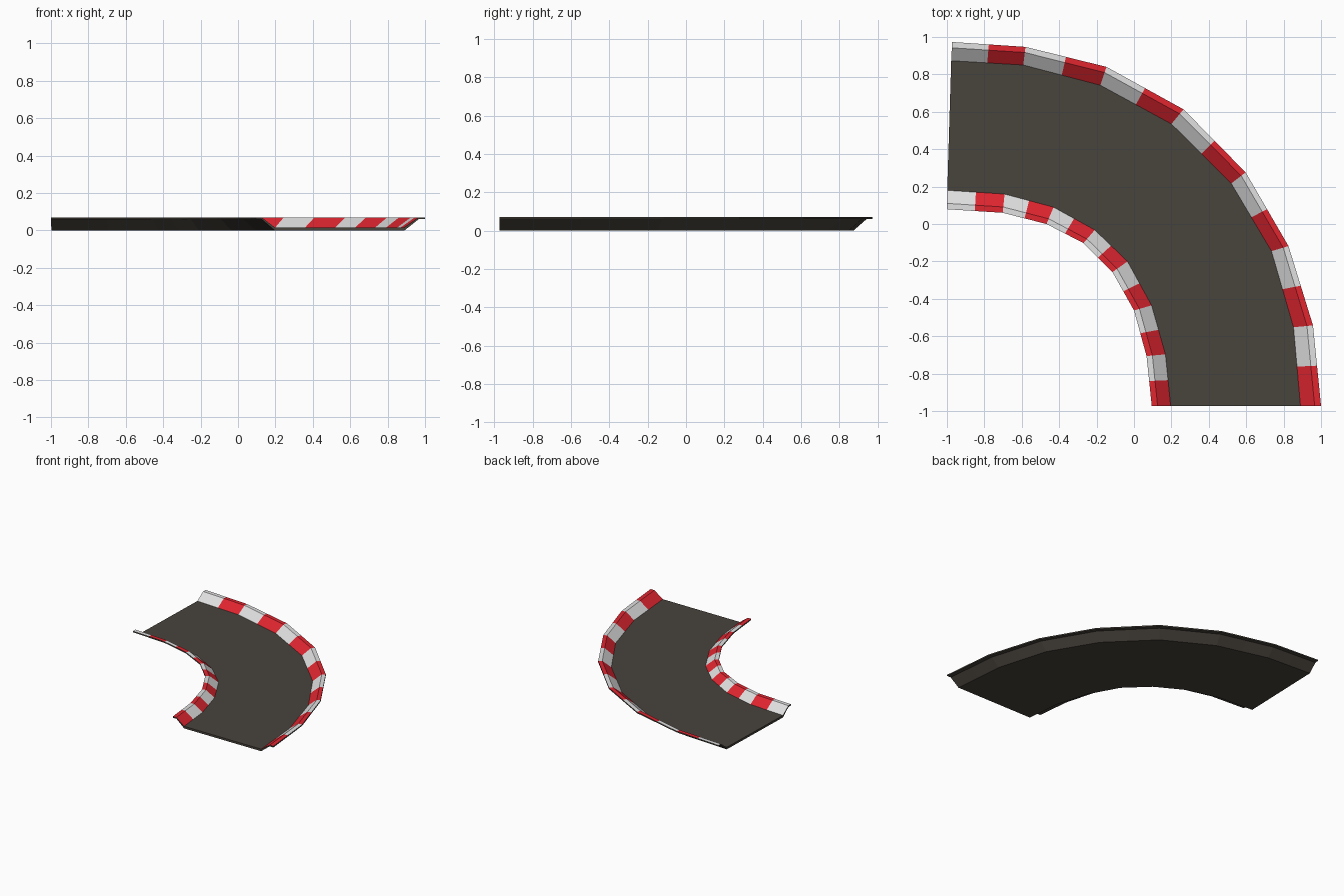
import bpy, bmesh
from mathutils import Vector

if "Cube" in bpy.data.objects:
    bpy.data.objects.remove(bpy.data.objects["Cube"])

def material(name, rgb):
    m = bpy.data.materials.new(name)
    m.diffuse_color = (*rgb, 1)
    m.use_nodes = True
    m.node_tree.nodes["Principled BSDF"].inputs["Base Color"].default_value = m.diffuse_color
    return m

ASPHALT = material("dark asphalt", (0.065, 0.056, 0.045))
WHITE = material("kerb white", (0.75, 0.75, 0.75))
RED = material("kerb red", (0.75, 0.019, 0.03))

# Plan outlines of the bend, eight stations from the left end to the front end
OUTER_LIP = [(-.972, .973), (-.58, .947), (-.147, .84), (.265, .613),
             (.597, .276), (.826, -.118), (.957, -.542), (1.0, -.973)]
OUTER_FOOT = [(-.977, .873), (-.592, .85), (-.18, .742), (.2, .535),
              (.52, .217), (.735, -.145), (.853, -.552), (.89, -.973)]
INNER_FOOT = [(-.998, .18), (-.692, .16), (-.43, .09), (-.21, -.032),
              (-.035, -.2), (.094, -.435), (.168, -.697), (.196, -.973)]
INNER_LIP = [(-1.0, .079), (-.702, .06), (-.468, 0), (-.27, -.102),
             (-.115, -.257), (0, -.462), (.067, -.706), (.095, -.973)]

ROAD_TOP, LIP_BOTTOM, LIP_TOP = 0.017, 0.06, 0.07
CREST = 0.69   # where the slope meets the flat lip, from foot to lip

def halves(points):
    """Add the middle of every segment, where the stripe colour changes."""
    out = []
    for a, b in zip(points, points[1:]):
        out += [Vector(a), (Vector(a) + Vector(b)) / 2]
    return out + [Vector(points[-1])]

def sweep(name, side_a, side_b, profile, striped=(), hidden=()):
    """Loft a closed profile of (fraction from a to b, z) along the bend."""
    bm = bmesh.new()
    rings = []
    for a, b in zip(halves(side_a), halves(side_b)):
        rings.append([bm.verts.new((*a.lerp(b, t), z)) for t, z in profile])
    n, seams = len(profile), []
    for i in range(len(rings) - 1):
        for j in range(n):
            k = (j + 1) % n
            f = bm.faces.new((rings[i][j], rings[i][k], rings[i + 1][k], rings[i + 1][j]))
            if j in striped:
                f.material_index = 1 + i % 2
            if j in hidden:
                seams.append(f)
    bm.faces.new(rings[0])
    bm.faces.new(rings[-1])
    bmesh.ops.recalc_face_normals(bm, faces=bm.faces)
    # drop the walls buried where road and kerb join
    bmesh.ops.delete(bm, geom=seams, context='FACES_ONLY')
    mesh = bpy.data.meshes.new(name)
    bm.to_mesh(mesh)
    bm.free()
    for m in (ASPHALT, WHITE, RED):
        mesh.materials.append(m)
    bpy.context.collection.objects.link(bpy.data.objects.new(name, mesh))

# Road slab
sweep("road", INNER_FOOT, OUTER_FOOT,
      [(0, 0), (0, ROAD_TOP), (1, ROAD_TOP), (1, 0)], hidden=(0, 2))

# Raised kerbs: slope and lip are striped, undersides stay dark
kerb = [(0, 0), (0, ROAD_TOP), (CREST, LIP_TOP), (1, LIP_TOP),
        (1, LIP_BOTTOM), (CREST, LIP_BOTTOM)]
sweep("outer_kerb", OUTER_FOOT, OUTER_LIP, kerb, striped=(1, 2), hidden=(0,))
sweep("inner_kerb", INNER_FOOT, INNER_LIP, kerb, striped=(1, 2), hidden=(0,))
